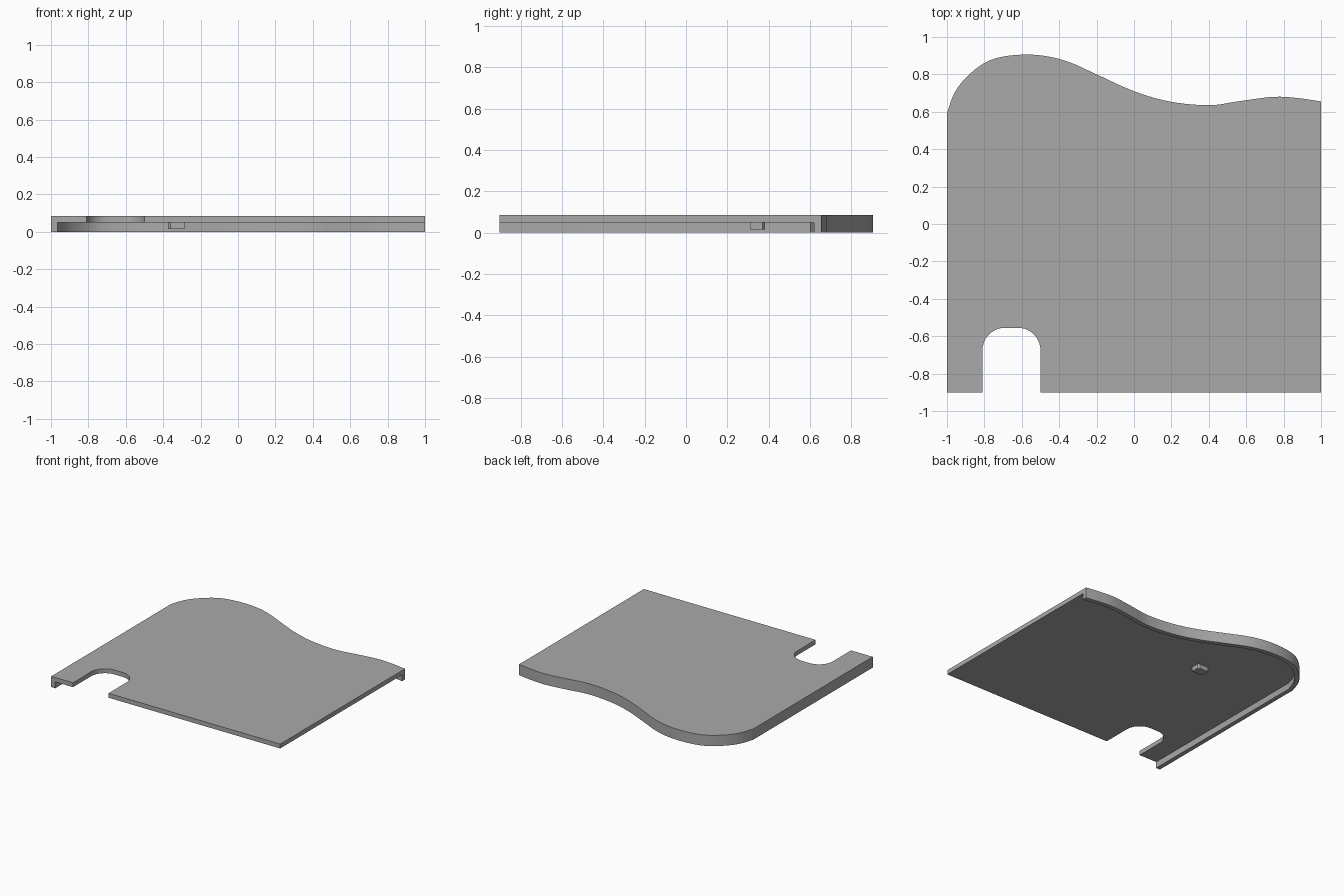
import bpy, bmesh, math
from mathutils import Vector

cube = bpy.data.objects.get("Cube")
if cube:
    bpy.data.objects.remove(cube, do_unlink=True)

HEIGHT, UNDERSIDE, RIM, FRONT = 0.085, 0.05, 0.035, -0.902

grey = bpy.data.materials.new("grey")
grey.use_nodes = True
colour = (0.4, 0.4, 0.4, 1)
grey.diffuse_color = colour
grey.node_tree.nodes["Principled BSDF"].inputs["Base Color"].default_value = colour


def prism(name, outline, z0, z1):
    """Extrude a closed outline between two heights."""
    bm = bmesh.new()
    face = bm.faces.new([bm.verts.new((p[0], p[1], z0)) for p in outline])
    top = bmesh.ops.extrude_face_region(bm, geom=[face])["geom"]
    bmesh.ops.translate(bm, vec=(0, 0, z1 - z0),
                        verts=[v for v in top if isinstance(v, bmesh.types.BMVert)])
    bmesh.ops.recalc_face_normals(bm, faces=bm.faces)
    mesh = bpy.data.meshes.new(name)
    bm.to_mesh(mesh)
    bm.free()
    mesh.materials.append(grey)
    obj = bpy.data.objects.new(name, mesh)
    bpy.context.collection.objects.link(obj)
    return obj


def spline(points, steps=5):
    """Smooth curve through the points."""
    pts = [Vector(p) for p in points]
    pts = [pts[0] * 2 - pts[1]] + pts + [pts[-1] * 2 - pts[-2]]
    out = []
    for a, b, c, d in zip(pts, pts[1:], pts[2:], pts[3:]):
        for i in range(steps):
            t = i / steps
            out.append(0.5 * (2 * b + (c - a) * t + (2 * a - 5 * b + 4 * c - d) * t ** 2
                              + (3 * b - a - 3 * c + d) * t ** 3))
    return out + [pts[-2]]


def arc(cx, cy, r, start, end, steps=10):
    angles = [math.radians(start + (end - start) * i / steps) for i in range(steps + 1)]
    return [Vector((cx + r * math.cos(a), cy + r * math.sin(a))) for a in angles]


# Wavy back edge, from the rounded corner to the straight side
wave = spline([(-1, 0.59), (-0.965, 0.69), (-0.907, 0.773), (-0.81, 0.855), (-0.71, 0.893),
               (-0.575, 0.906), (-0.45, 0.894), (-0.335, 0.861), (-0.2, 0.8), (0, 0.71),
               (0.19, 0.655), (0.4, 0.635), (0.565, 0.657), (0.75, 0.68), (0.885, 0.672),
               (1, 0.655)])

# Rounded notch in the front edge
notch = ([Vector((-0.5, FRONT))] + arc(-0.62, -0.675, 0.12, 0, 90)
         + arc(-0.69, -0.675, 0.12, 90, 180) + [Vector((-0.81, FRONT))])

panel = prism("panel", [(-1, FRONT)] + wave + [(1, FRONT)] + notch, 0, HEIGHT)

# Hollow underside, leaving a lip along one side and the wavy edge
inner = []
for i, p in enumerate(wave):
    t = (wave[min(i + 1, len(wave) - 1)] - wave[max(i - 1, 0)]).normalized()
    inner.append(p + RIM * Vector((t.y, -t.x)))
inner[0].x = RIM - 1
inner = [p for p in inner if p.x < 0.99]
end_y = wave[-1].y - RIM
pocket = prism("pocket_cutter",
               [(RIM - 1, -1.1)] + inner + [(1, end_y), (1.1, end_y), (1.1, -1.1)],
               -0.1, UNDERSIDE)
pocket.hide_render = True
cut = panel.modifiers.new("pocket", 'BOOLEAN')
cut.operation, cut.solver, cut.object = 'DIFFERENCE', 'EXACT', pocket

for obj in bpy.context.selected_objects:
    obj.select_set(False)
bpy.context.view_layer.objects.active = panel
panel.select_set(True)
bpy.ops.object.modifier_apply(modifier=cut.name)
bpy.data.objects.remove(pocket, do_unlink=True)
bpy.ops.object.shade_smooth_by_angle(angle=math.radians(30))

# Small locating peg under the panel, two opposite corners trimmed
prism("locating_peg", [(-0.36, 0.31), (-0.285, 0.31), (-0.285, 0.37), (-0.3, 0.382),
                       (-0.375, 0.382), (-0.375, 0.322)], 0.015, UNDERSIDE + 0.01)
